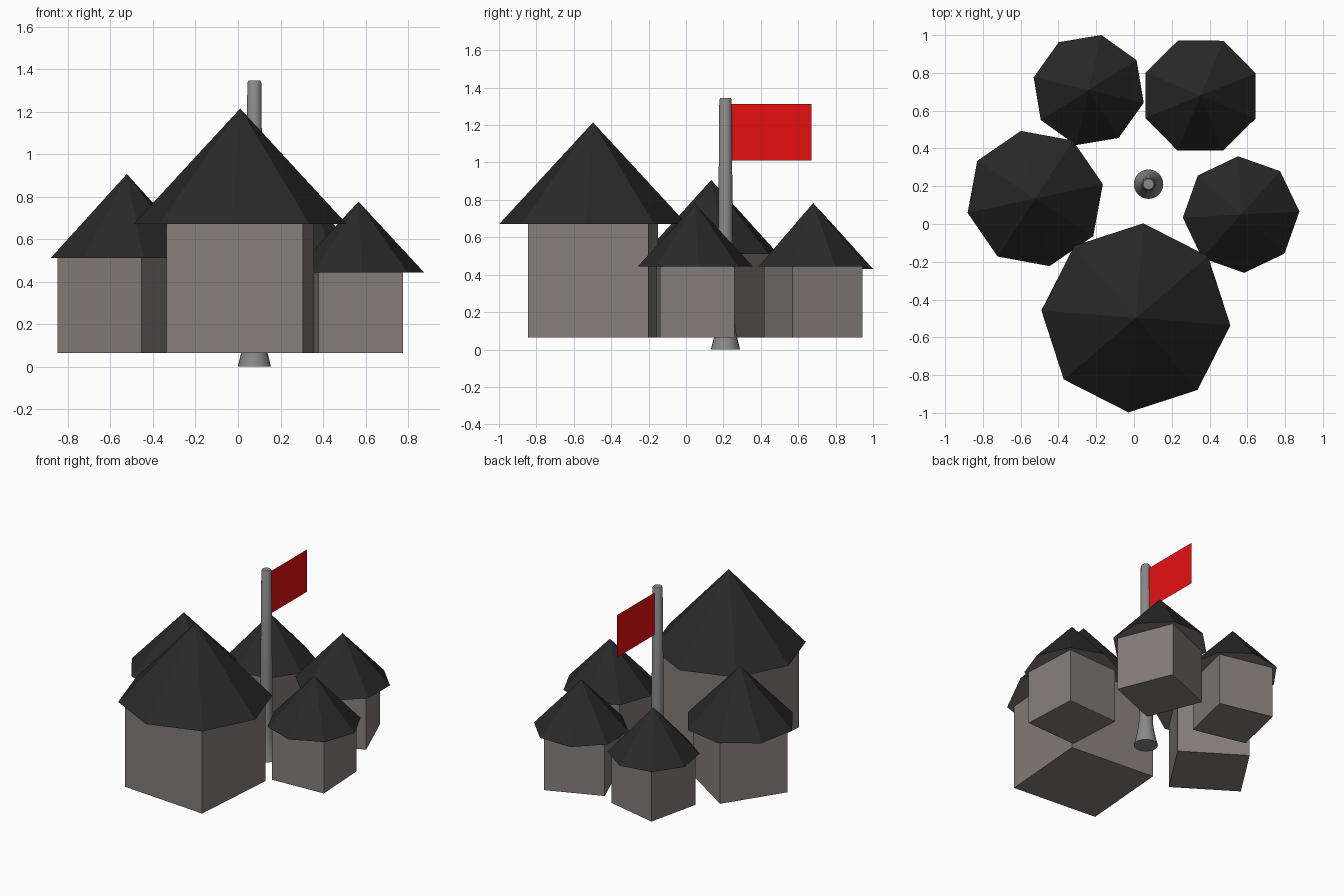
import bpy, bmesh, math

if "Cube" in bpy.data.objects:
    bpy.data.objects.remove(bpy.data.objects["Cube"])


def material(name, rgb):
    m = bpy.data.materials.new(name)
    m.diffuse_color = (*rgb, 1)
    m.use_nodes = True
    m.node_tree.nodes["Principled BSDF"].inputs["Base Color"].default_value = m.diffuse_color
    return m


def add_object(name, bm, mats):
    bmesh.ops.recalc_face_normals(bm, faces=bm.faces[:])
    mesh = bpy.data.meshes.new(name)
    bm.to_mesh(mesh)
    bm.free()
    for m in mats:
        mesh.materials.append(m)
    ob = bpy.data.objects.new(name, mesh)
    bpy.context.collection.objects.link(ob)
    return ob


WALL = material("wall", (0.24, 0.205, 0.20))
ROOF = material("roof", (0.022, 0.022, 0.022))
METAL = material("metal", (0.25, 0.25, 0.25))
RED = material("red", (0.8, 0.005, 0.005))
FLOOR = 0.063


def hut(name, x, y, radius, eaves, turn):
    # square walls, sized in proportion to the roof
    side, height, rise = radius * 1.285, eaves - FLOOR, radius * 1.08
    bm = bmesh.new()
    bmesh.ops.create_cube(bm, size=1)
    bmesh.ops.scale(bm, vec=(side, side, height), verts=bm.verts)
    walls = add_object(name + "_walls", bm, [WALL])
    walls.location = (x, y, FLOOR + height / 2)
    # eight-sided pointed roof with a wall-coloured underside
    bm = bmesh.new()
    bmesh.ops.create_cone(bm, cap_ends=True, segments=8, radius1=radius,
                          radius2=0, depth=rise)
    for f in bm.faces:
        f.material_index = 1 if len(f.verts) == 8 else 0
    roof = add_object(name + "_roof", bm, [ROOF, WALL])
    roof.location = (x, y, eaves + rise / 2)
    walls.rotation_euler.z = roof.rotation_euler.z = math.radians(turn)


hut("main_hut", 0.01, -0.497, 0.502, 0.672, -4.5)
hut("left_hut", -0.523, 0.135, 0.366, 0.511, -33)
hut("right_hut", 0.567, 0.05, 0.309, 0.443, 3)
hut("back_right_hut", 0.352, 0.68, 0.315, 0.443, 22)
hut("back_left_hut", -0.24, 0.709, 0.299, 0.43, -13)

# flagpole: flared foot, tapering shaft, flat ends
PX, PY, SIDES = 0.077, 0.211, 24
profile = [(0.078, 0), (0.062, 0.065), (0.049, 0.14), (0.042, 0.24),
           (0.039, 0.6), (0.033, 1.335), (0.028, 1.345)]
bm = bmesh.new()
rings = [[bm.verts.new((r * math.cos(2 * math.pi * i / SIDES),
                        r * math.sin(2 * math.pi * i / SIDES), z))
          for i in range(SIDES)] for r, z in profile]
for low, high in zip(rings, rings[1:]):
    for i in range(SIDES):
        j = (i + 1) % SIDES
        bm.faces.new((low[i], low[j], high[j], high[i]))
bm.faces.new(rings[0][::-1])
bm.faces.new(rings[-1])
pole = add_object("flagpole", bm, [METAL])
pole.location = (PX, PY, 0)
bpy.context.view_layer.objects.active = pole
pole.select_set(True)
bpy.ops.object.shade_smooth_by_angle(angle=math.radians(35))

# flag: a single flat sheet
bm = bmesh.new()
bm.faces.new([bm.verts.new((PX, y, z)) for y, z in
              ((0.235, 1.01), (0.67, 1.01), (0.67, 1.312), (0.235, 1.312))])
add_object("flag", bm, [RED])
